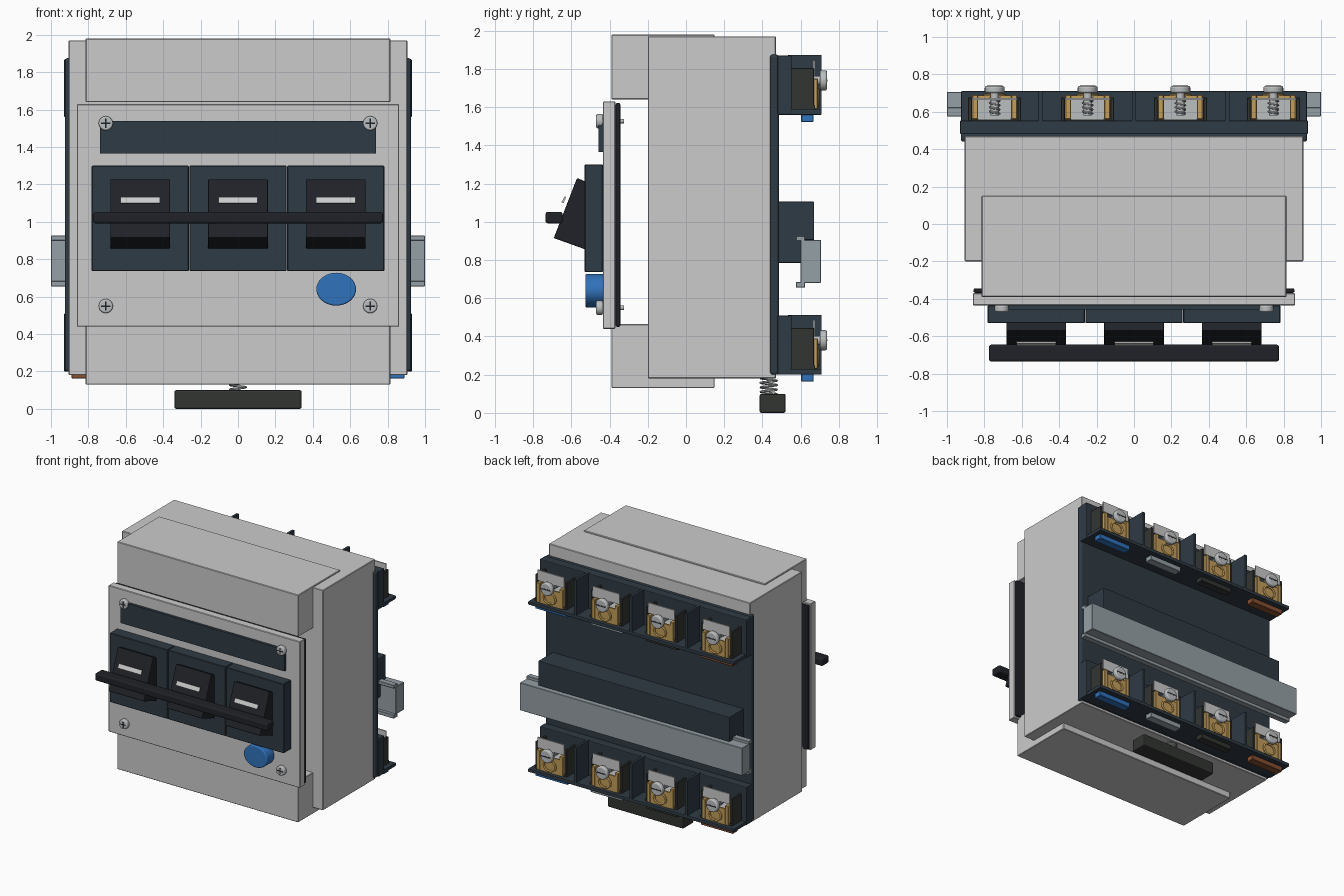
import bpy, bmesh, math
from mathutils import Matrix, Vector

if "Cube" in bpy.data.objects:
    bpy.data.objects.remove(bpy.data.objects["Cube"])


def mat(name, r, g, b):
    m = bpy.data.materials.new(name)
    m.diffuse_color = (r, g, b, 1)
    m.use_nodes = True
    m.node_tree.nodes["Principled BSDF"].inputs["Base Color"].default_value = m.diffuse_color
    return m


SHELL = mat("warm_grey", 0.58, 0.58, 0.55)
SLATE = mat("slate", 0.028, 0.043, 0.058)
BLACK = mat("black", 0.014, 0.016, 0.021)
OLIVE = mat("charcoal", 0.032, 0.036, 0.032)
STEEL = mat("steel", 0.5, 0.52, 0.53)
RAIL = mat("rail_grey", 0.3, 0.35, 0.38)
BRASS = mat("brass", 0.55, 0.34, 0.1)
BLUE = mat("blue", 0.03, 0.17, 0.5)
BROWN = mat("brown", 0.25, 0.08, 0.03)
WHITE = mat("white", 0.8, 0.8, 0.78)


def finish(name, bm, material, bevel=0, segments=2, smooth=False):
    bmesh.ops.recalc_face_normals(bm, faces=bm.faces)
    me = bpy.data.meshes.new(name)
    bm.to_mesh(me)
    bm.free()
    ob = bpy.data.objects.new(name, me)
    bpy.context.collection.objects.link(ob)
    me.materials.append(material)
    if bevel:
        m = ob.modifiers.new("bevel", "BEVEL")
        m.width, m.segments, m.limit_method = bevel, segments, "ANGLE"
    if smooth:
        bpy.ops.object.select_all(action="DESELECT")
        ob.select_set(True)
        bpy.context.view_layer.objects.active = ob
        bpy.ops.object.shade_smooth_by_angle(angle=math.radians(40))
    return ob


def box(name, x, y, z, material, bevel=0, segments=2):
    """Box from (min, max) ranges."""
    bm = bmesh.new()
    bmesh.ops.create_cube(bm, size=1)
    for v in bm.verts:
        v.co = Vector([(a + b) / 2 + c * (b - a) for (a, b), c in zip((x, y, z), v.co)])
    return finish(name, bm, material, bevel, segments)


def rod(name, x, z, y, rx, material, rz=None, bevel=0, sides=24):
    """Cylinder lying along y."""
    bm = bmesh.new()
    bmesh.ops.create_cone(bm, cap_ends=True, segments=sides, radius1=1, radius2=1, depth=1)
    bm.transform(Matrix.Translation((x, sum(y) / 2, z))
                 @ Matrix.Diagonal((rx, y[1] - y[0], rz or rx, 1))
                 @ Matrix.Rotation(math.pi / 2, 4, "X"))
    return finish(name, bm, material, bevel, 3, True)


def prism(name, profile, x, material, bevel=0):
    """Extrude a (y, z) profile along x."""
    bm = bmesh.new()
    f = bm.faces.new([bm.verts.new((x[0], *p)) for p in profile])
    r = bmesh.ops.extrude_face_region(bm, geom=[f])
    bmesh.ops.translate(bm, vec=(x[1] - x[0], 0, 0),
                        verts=[g for g in r["geom"] if isinstance(g, bmesh.types.BMVert)])
    return finish(name, bm, material, bevel)


def tube(name, pts, radius, material, cyclic=False):
    """Round wire along points, stored as a mesh."""
    cu = bpy.data.curves.new(name, "CURVE")
    cu.dimensions = "3D"
    cu.bevel_depth, cu.bevel_resolution, cu.use_fill_caps = radius, 1, True
    sp = cu.splines.new("POLY")
    sp.points.add(len(pts) - 1)
    for p, q in zip(sp.points, pts):
        p.co = (*q, 1)
    sp.use_cyclic_u = cyclic
    tmp = bpy.data.objects.new(name + "_path", cu)
    bm = bmesh.new()
    bpy.context.collection.objects.link(tmp)
    bpy.context.view_layer.update()
    me = bpy.data.meshes.new_from_object(tmp.evaluated_get(bpy.context.evaluated_depsgraph_get()))
    bm.from_mesh(me)
    bpy.data.objects.remove(tmp)
    bpy.data.meshes.remove(me)
    return finish(name, bm, material, smooth=True)


# Enclosure
box("main_body", (-.905, .905), (-.2, .47), (.18, 1.97), SHELL, .004, 1)
box("upper_front_cover", (-.815, .815), (-.39, .15), (1.64, 1.98), SHELL, .004, 1)
box("lower_front_cover", (-.815, .815), (-.39, .15), (.13, .465), SHELL, .004, 1)
box("front_panel", (-.862, .862), (-.435, -.37), (.44, 1.63), SHELL, .004, 1)
box("panel_gasket", (-.858, .858), (-.368, -.344), (.45, 1.622), BLACK, .008)
box("label_window", (-.737, .737), (-.457, -.435), (1.365, 1.54), SLATE)

# Panel screws with cross recess
for sx in (-.707, .707):
    for z in (.55, 1.527):
        rod("panel_screw_head", sx, z, (-.47, -.435), .038, STEEL, bevel=.008)
        rod("panel_screw_shank", sx, z, (-.435, -.325), .012, STEEL, sides=12)
        box("screw_cross_bar", (sx - .025, sx + .025), (-.4712, -.46), (z - .004, z + .004), BLACK)
        box("screw_cross_post", (sx - .004, sx + .004), (-.4712, -.46), (z - .025, z + .025), BLACK)

# Three switch poles, toggles and tie bar
for i in (-1, 0, 1):
    c = i * .523
    box("switch_pole", (c - .26, c + .26), (-.53, -.435), (.737, 1.3), SLATE, .004, 1)
    prism("toggle", [(-.57, 1.23), (-.525, 1.21), (-.525, .855), (-.692, .915)],
          (c - .16, c + .16), BLACK, .006)
    prism("toggle_mark", [(-.635, 1.133), (-.627, 1.13), (-.64, 1.098), (-.652, 1.102)],
          (c - .105, c + .105), WHITE)
box("toggle_tie_bar", (-.775, .775), (-.735, -.645), (.992, 1.052), BLACK, .012, 3)
rod("test_button", .525, .64, (-.527, -.43), .106, BLUE, rz=.088, bevel=.008, sides=40)

# Rear plate, mounting block and rail
box("rear_plate", (-.926, .926), (.44, .487), (.2, 1.875), SLATE, .014, 3)
prism("rail_mount", [(.48, .785), (.605, .785), (.605, .905), (.67, .905), (.67, 1.105), (.48, 1.105)],
      (-.86, .86), SLATE, .004)
box("mounting_rail", (-1, 1), (.6, .707), (.68, .905), RAIL, .003, 1)
for z in ((.9, .927), (.655, .685)):
    box("rail_lip", (-1, 1), (.575, .622), z, RAIL, .003, 1)

# Release latch and spring
box("release_latch", (-.34, .34), (.385, .522), (0, .1), OLIVE, .01)
tube("latch_spring", [(.042 * math.cos(t * math.tau / 16), .433 + .042 * math.sin(t * math.tau / 16),
                       .092 + .095 * t / 64) for t in range(65)], .006, STEEL)


def terminal(c, o):
    """One screw terminal centred on x = c, raised by o."""
    for s in (-1, 1):
        box("terminal_side", tuple(sorted((c + s * .122, c + s * .142))), (.545, .67),
            (o + .03, o + .245), OLIVE, .003, 1)
        box("clamp_side", tuple(sorted((c + s * .088, c + s * .12))), (.56, .69),
            (o + .03, o + .19), BRASS, .004, 1)
    box("terminal_base", (c - .142, c + .142), (.55, .675), (o + .025, o + .05), OLIVE)
    box("clamp_block", (c - .088, c + .088), (.555, .675), (o + .05, o + .14), STEEL)
    box("clamp_front", (c - .088, c + .088), (.675, .687), (o + .03, o + .16), BRASS)
    tube("clamp_ring", [(c + .052 * math.cos(a), .688, o + .09 + .045 * math.sin(a))
                        for a in [k * math.tau / 20 for k in range(20)]], .01, BRASS, True)
    box("terminal_label", (c - .12, c + .12), (.664, .674), (o + .2, o + .285), WHITE)
    z = o + .18
    rod("terminal_screw_shaft", c, z, (.58, .71), .022, STEEL, sides=12)
    tube("terminal_screw_thread", [(c + .026 * math.cos(k * math.tau / 10), .59 + .09 * k / 40,
                                    z + .026 * math.sin(k * math.tau / 10)) for k in range(41)],
         .006, STEEL)
    rod("terminal_screw_head", c, z, (.7, .738), .053, STEEL, bevel=.01)
    box("terminal_screw_slot", (c - .042, c + .042), (.73, .7392), (z - .005, z + .005), OLIVE)


# Upper and lower terminal rows
for o in (1.56, .2):
    box("terminal_strip", (-.93, .93), (.48, .553), (o, o + .31), SLATE, .006)
    box("terminal_ledge", (-.925, .925), (.485, .71), (o, o + .028), SLATE, .005)
    for x in (-.5, 0, .5):
        box("terminal_divider", (x - .01, x + .01), (.535, .71), (o + .01, o + .313), SLATE)
    for c, m in zip((-.745, -.248, .248, .745), (BROWN, OLIVE, RAIL, BLUE)):
        terminal(c, o)
        box("phase_tab", (c - .145, c + .145), (.603, .667), (o - .037, o + .005), m, .003, 1)
